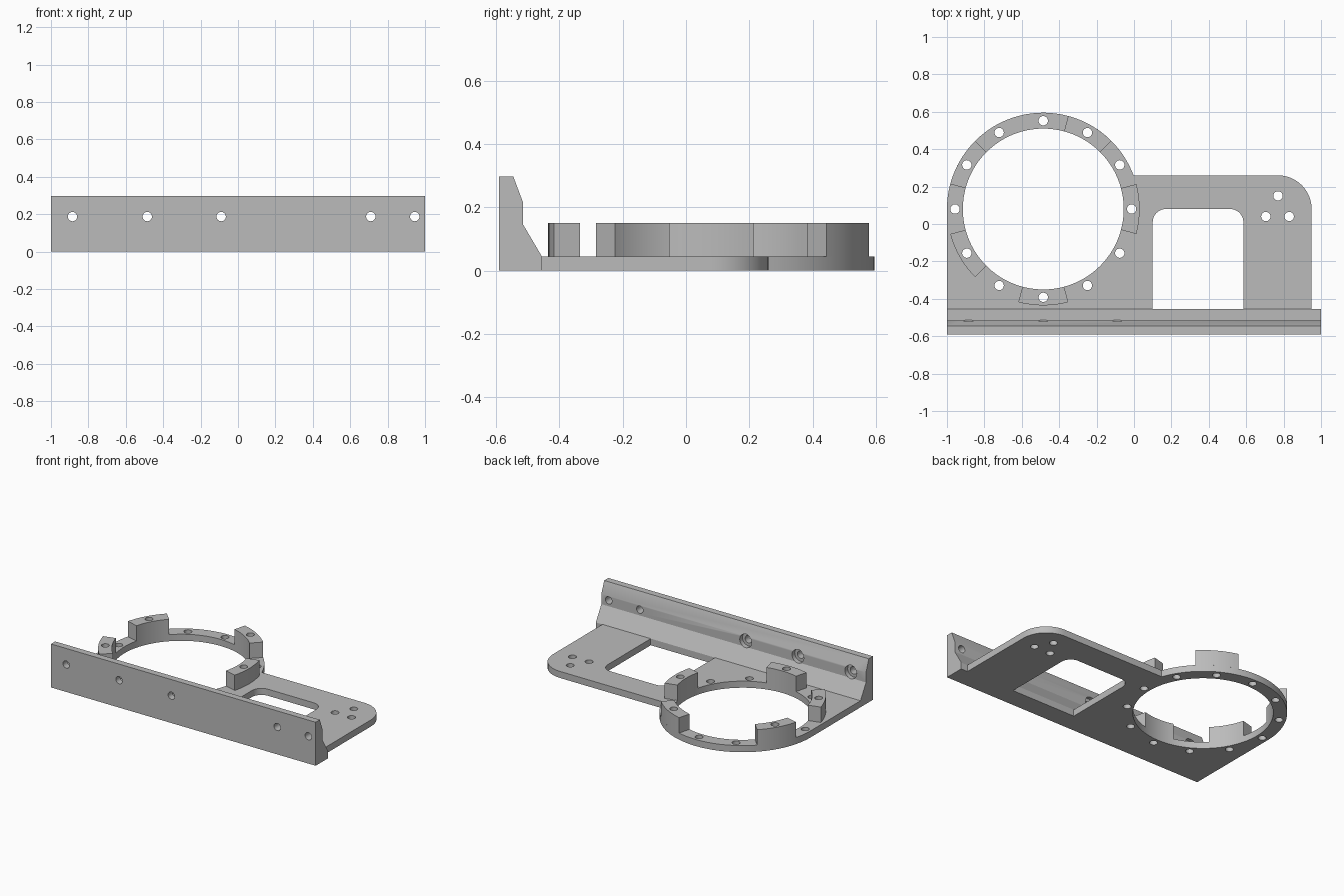
import bpy, bmesh
from math import sin, cos, radians, pi
from mathutils import Matrix, Vector

if "Cube" in bpy.data.objects:
    bpy.data.objects.remove(bpy.data.objects["Cube"], do_unlink=True)

GREY = bpy.data.materials.new("plain grey")
GREY.use_nodes = True
GREY.diffuse_color = (0.5, 0.5, 0.5, 1)
GREY.node_tree.nodes["Principled BSDF"].inputs["Base Color"].default_value = (0.5, 0.5, 0.5, 1)

PLATE_T, BOSS_TOP = 0.045, 0.15
CX, CY, R_OUT, R_IN, R_BOLT = -0.485, 0.08, 0.515, 0.43, 0.472
HOLE_R = 0.025


def arc(cx, cy, r, a0, a1, n):
    """Points along an arc, angles in degrees."""
    angles = [radians(a0 + (a1 - a0) * i / n) for i in range(n + 1)]
    return [(cx + r * cos(a), cy + r * sin(a)) for a in angles]


def prism(name, outline, low, high, along_x=False):
    """Extrude a closed outline along z, or a (y, z) outline along x."""
    def place(p, h):
        return (h, p[0], p[1]) if along_x else (p[0], p[1], h)
    bm = bmesh.new()
    face = bm.faces.new([bm.verts.new(place(p, low)) for p in outline])
    ext = bmesh.ops.extrude_face_region(bm, geom=[face])
    top = [g for g in ext["geom"] if isinstance(g, bmesh.types.BMVert)]
    shift = Vector((high - low, 0, 0)) if along_x else Vector((0, 0, high - low))
    bmesh.ops.translate(bm, verts=top, vec=shift)
    bmesh.ops.recalc_face_normals(bm, faces=bm.faces)
    mesh = bpy.data.meshes.new(name)
    bm.to_mesh(mesh)
    bm.free()
    mesh.materials.append(GREY)
    ob = bpy.data.objects.new(name, mesh)
    bpy.context.collection.objects.link(ob)
    return ob


def drill(x, y, r=HOLE_R, n=24):
    """Vertical round cutter."""
    return prism("cutter", arc(x, y, r, 0, 360 - 360 / n, n - 1), -0.1, 0.4)


def drill_y(x, z, r, y0, y1):
    """Horizontal round cutter running from y0 to y1."""
    ob = prism("cutter", arc(0, 0, r, 0, 345, 23), -y1, -y0)
    ob.data.transform(Matrix.Translation((x, 0, z)) @ Matrix.Rotation(pi / 2, 4, "X"))
    return ob


def cut(ob, cutters):
    """Subtract each cutter, then remove it and shade the part."""
    bpy.ops.object.select_all(action="DESELECT")
    bpy.context.view_layer.objects.active = ob
    ob.select_set(True)
    for c in cutters:
        mod = ob.modifiers.new("cut", "BOOLEAN")
        mod.operation, mod.solver, mod.object = "DIFFERENCE", "EXACT", c
        bpy.ops.object.modifier_apply(modifier=mod.name)
        bpy.data.objects.remove(c, do_unlink=True)
    bpy.ops.object.shade_smooth_by_angle(angle=radians(30))


# Base plate: round ring end, straight edge and one rounded corner
FRONT, BACK, SIDE, CORNER = -0.455, 0.26, 0.95, 0.18
outline = [(-1, FRONT), (SIDE, FRONT)]
outline += arc(SIDE - CORNER, BACK - CORNER, CORNER, 0, 90, 12)
outline += arc(CX, CY, R_OUT, 20.5, 180, 54)
plate = prism("base_plate", outline, 0, PLATE_T)

# Openings in the plate: large bore, window, bolt circle and three small holes
window = [(0.10, FRONT - 0.1), (0.585, FRONT - 0.1)]
window += arc(0.515, 0.01, 0.07, 0, 90, 8) + arc(0.17, 0.01, 0.07, 90, 180, 8)
bolts = [(CX + R_BOLT * cos(radians(a)), CY + R_BOLT * sin(radians(a)))
         for a in range(0, 360, 30)]
cutters = [drill(CX, CY, R_IN, 120), prism("cutter", window, -0.1, 0.4)]
cutters += [drill(x, y) for x, y in bolts + [(0.77, 0.15), (0.705, 0.04), (0.83, 0.04)]]
cut(plate, cutters)

# Raised ring segments, each drilled through its middle
for a in (0, 60, 150, 210, 270):
    seg = arc(CX, CY, R_OUT, a - 15, a + 15, 10) + arc(CX, CY, R_IN, a + 15, a - 15, 10)
    boss = prism(f"ring_segment_{a}", seg, PLATE_T, BOSS_TOP)
    cut(boss, [drill(*bolts[a // 30])])

# Front wall with sloped back, bolt holes and three counterbores
profile = [(-0.59, 0), (-0.59, 0.297), (-0.545, 0.297), (-0.515, 0.217),
           (-0.515, 0.147), (FRONT, PLATE_T), (FRONT, 0)]
wall = prism("front_wall", profile, -1, 1, along_x=True)
HOLE_Z = 0.187
cutters = [drill_y(x, HOLE_Z, HOLE_R, -0.7, -0.3) for x in (-0.885, -0.485, -0.09, 0.71, 0.945)]
cutters += [drill_y(x, HOLE_Z, 0.045, -0.545, -0.3) for x in (-0.885, -0.485, -0.09)]
cut(wall, cutters)
